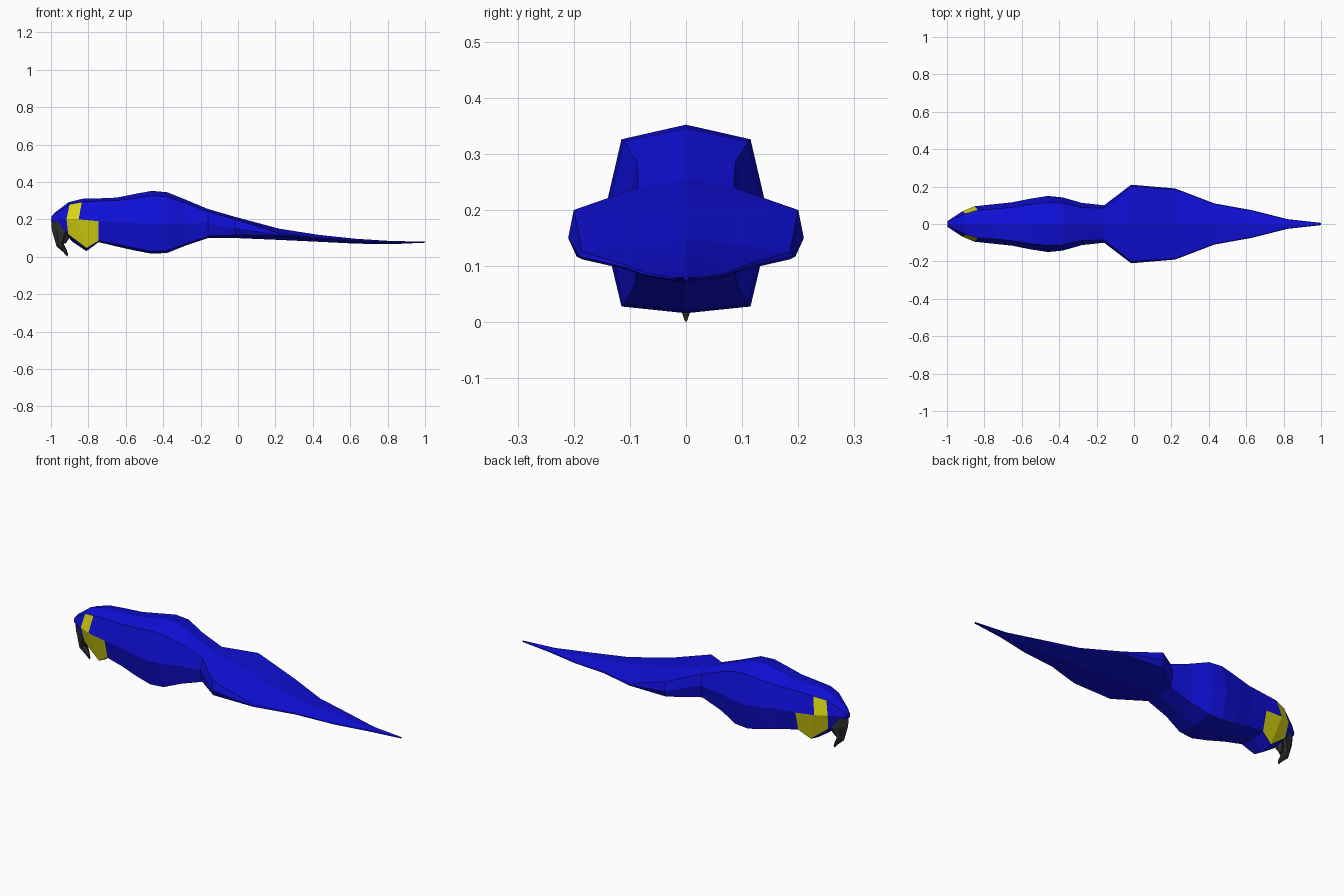
import bpy, bmesh
from mathutils import Vector


def material(name, rgb):
    m = bpy.data.materials.new(name)
    m.diffuse_color = (*rgb, 1)
    return m


BLUE = material("blue_feathers", (0.005, 0.005, 0.72))
YELLOW = material("yellow_skin", (0.72, 0.70, 0.005))
DARK = material("dark_beak", (0.03, 0.03, 0.028))


def loft(name, rings, mats, cap_start=False, cap_end=False, paint=None):
    """Each ring is a half section (top to bottom) of (x, y, z); mirrored across y."""
    bm = bmesh.new()
    loops = []
    for half in rings:
        full = list(half) + [(x, -y, z) for x, y, z in half[-2:0:-1]]
        loops.append([bm.verts.new(p) for p in full])
    n = len(loops[0])
    for i in range(len(loops) - 1):
        for j in range(n):
            k = (j + 1) % n
            f = bm.faces.new((loops[i][j], loops[i + 1][j], loops[i + 1][k], loops[i][k]))
            band = min(j, n - 1 - j)          # 0 = top strip, counted downwards
            if paint and (i, band) in paint:
                f.material_index = 1
    if cap_start:
        bm.faces.new(loops[0])
    if cap_end:
        bm.faces.new(loops[-1][::-1])
    bmesh.ops.recalc_face_normals(bm, faces=bm.faces)
    # open lofts: make sure the faces look away from the spine
    centre = sum((v.co for v in bm.verts), Vector()) / len(bm.verts)
    if sum((f.calc_center_median() - centre).dot(f.normal) * f.calc_area() for f in bm.faces) < 0:
        bmesh.ops.reverse_faces(bm, faces=bm.faces)
    me = bpy.data.meshes.new(name)
    bm.to_mesh(me)
    bm.free()
    for m in mats:
        me.materials.append(m)
    ob = bpy.data.objects.new(name, me)
    bpy.context.collection.objects.link(ob)
    return ob


def section(x, top, yu, zu, ys, zs, yl, zl, bottom):
    return [(x, 0, top), (x, yu, zu), (x, ys, zs), (x, yl, zl), (x, 0, bottom)]


# shared sections where the parts meet
neck = section(-0.745, 0.312, 0.08, 0.298, 0.106, 0.19, 0.08, 0.085, 0.078)
rump = section(-0.16, 0.255, 0.085, 0.24, 0.10, 0.18, 0.085, 0.11, 0.10)

# head with slanted sections, yellow eye patch and cheek
head = [
    section(-0.998, 0.215, 0.010, 0.21, 0.014, 0.20, 0.010, 0.188, 0.185),
    [(-0.98, 0, 0.235), (-0.977, 0.022, 0.23), (-0.975, 0.03, 0.20),
     (-0.97, 0.025, 0.178), (-0.97, 0, 0.175)],
    [(-0.905, 0, 0.292), (-0.90, 0.055, 0.28), (-0.917, 0.068, 0.203),
     (-0.908, 0.05, 0.12), (-0.885, 0, 0.08)],
    [(-0.83, 0, 0.31), (-0.835, 0.075, 0.292), (-0.852, 0.095, 0.20),
     (-0.81, 0.062, 0.045), (-0.81, 0, 0.03)],
    neck,
]
loft("head", head, [BLUE, YELLOW], cap_start=True,
     paint={(2, 1), (2, 2), (3, 2)})

# body
body = [neck] + [section(*s) for s in (
    (-0.65, 0.316, 0.09, 0.30, 0.116, 0.185, 0.09, 0.068, 0.055),
    (-0.55, 0.336, 0.105, 0.313, 0.136, 0.18, 0.105, 0.045, 0.033),
    (-0.46, 0.352, 0.115, 0.326, 0.150, 0.175, 0.115, 0.028, 0.016),
    (-0.38, 0.345, 0.111, 0.322, 0.142, 0.175, 0.111, 0.032, 0.02),
    (-0.28, 0.305, 0.088, 0.286, 0.113, 0.178, 0.09, 0.07, 0.06),
)] + [rump]
loft("body", body, [BLUE])

# folded wing tips and long tail
tail = [rump] + [section(*s) for s in (
    (-0.015, 0.213, 0.20, 0.20, 0.21, 0.15, 0.195, 0.117, 0.10),
    (0.22, 0.15, 0.185, 0.125, 0.19, 0.118, 0.185, 0.112, 0.09),
    (0.43, 0.117, 0.107, 0.102, 0.11, 0.098, 0.106, 0.094, 0.08),
    (0.63, 0.096, 0.071, 0.087, 0.074, 0.084, 0.07, 0.081, 0.07),
    (0.82, 0.084, 0.024, 0.080, 0.026, 0.077, 0.024, 0.074, 0.067),
    (1.0, 0.081, 0.004, 0.080, 0.006, 0.078, 0.004, 0.076, 0.075),
)]
loft("tail", tail, [BLUE], cap_end=True)


def beak(name, steps):
    """Steps hold front edge (x, z), rear edge (x, z) and half width."""
    rings = []
    for fx, fz, rx, rz, w in steps:
        at = lambda t: (fx + (rx - fx) * t, fz + (rz - fz) * t)
        rings.append([(fx, 0, fz)] + [(at(t)[0], w * s, at(t)[1])
                     for t, s in ((0.3, 0.75), (0.75, 1.0))] + [(rx, 0, rz)])
    loft(name, rings, [DARK], cap_start=True, cap_end=True)


# hooked upper beak and small lower beak
beak("upper_beak", [
    (-0.999, 0.20, -0.90, 0.185, 0.042),
    (-0.995, 0.14, -0.90, 0.125, 0.042),
    (-0.97, 0.055, -0.935, 0.075, 0.026),
    (-0.935, 0.025, -0.918, 0.042, 0.014),
    (-0.912, 0.0, -0.908, 0.015, 0.004),
])
beak("lower_beak", [
    (-0.945, 0.135, -0.885, 0.13, 0.034),
    (-0.94, 0.09, -0.905, 0.095, 0.022),
    (-0.935, 0.068, -0.92, 0.072, 0.010),
])
